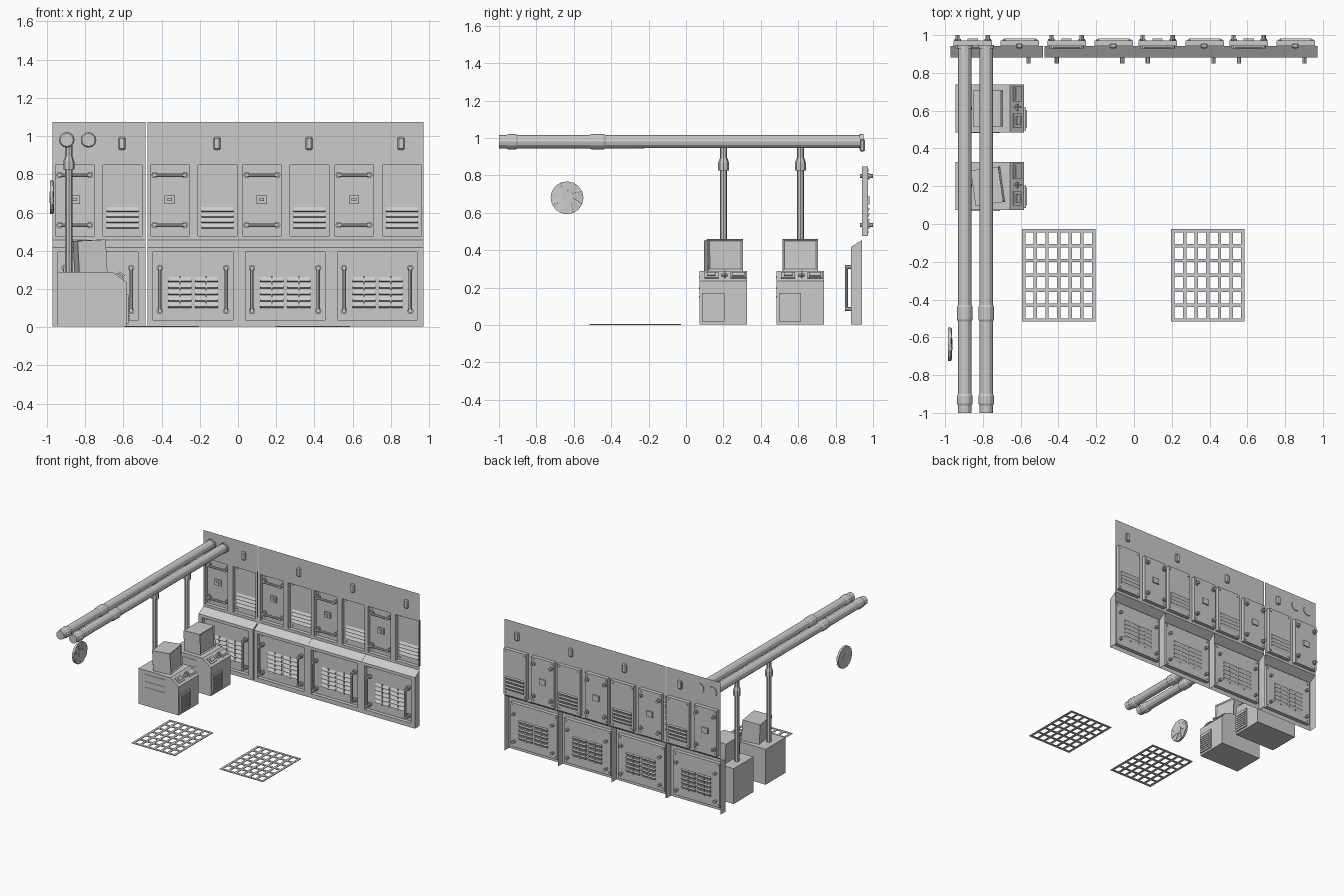
import bpy, bmesh, math
from mathutils import Vector, Matrix

cube = bpy.data.objects.get("Cube")
if cube:
    bpy.data.objects.remove(cube, do_unlink=True)

grey = bpy.data.materials.new("panel grey")
grey.use_nodes = True
grey.diffuse_color = (0.6, 0.6, 0.6, 1)
grey.node_tree.nodes["Principled BSDF"].inputs["Base Color"].default_value = (0.6, 0.6, 0.6, 1)


def finish(bm, name):
    mesh = bpy.data.meshes.new(name)
    bm.to_mesh(mesh)
    bm.free()
    mesh.materials.append(grey)
    obj = bpy.data.objects.new(name, mesh)
    bpy.context.collection.objects.link(obj)
    return obj


def box(bm, lo, hi, rot=None):
    lo, hi = Vector(lo), Vector(hi)
    m = Matrix.Translation((lo + hi) / 2)
    if rot:
        m = m @ rot
    m = m @ Matrix.Diagonal((*(hi - lo), 1))
    return bmesh.ops.create_cube(bm, size=1, matrix=m)["verts"]


def rod(bm, a, b, r, sides=12, r2=None):
    a, b = Vector(a), Vector(b)
    d = b - a
    m = Matrix.Translation((a + b) / 2) @ d.to_track_quat("Z", "Y").to_matrix().to_4x4()
    bmesh.ops.create_cone(bm, cap_ends=True, segments=sides, radius1=r,
                          radius2=r if r2 is None else r2, depth=d.length, matrix=m)


def quad(bm, *pts):
    bm.faces.new([bm.verts.new(p) for p in pts])


def sheet(bm, x0, x1, z0, z1, y, holes, depth):
    """Upright sheet with rectangular pockets pressed backwards."""
    xs = sorted({x0, x1, *[v for h in holes for v in h[:2]]})
    zs = sorted({z0, z1, *[v for h in holes for v in h[2:]]})
    for a, b in zip(xs, xs[1:]):
        for c, d in zip(zs, zs[1:]):
            mx, mz = (a + b) / 2, (c + d) / 2
            if not any(h[0] < mx < h[1] and h[2] < mz < h[3] for h in holes):
                quad(bm, (a, y, c), (b, y, c), (b, y, d), (a, y, d))
    for a, b, c, d in holes:
        k = y + depth
        ring = [(a, c), (b, c), (b, d), (a, d)]
        quad(bm, *[(p, k, q) for p, q in ring])
        for (p, q), (r, s) in zip(ring, ring[1:] + ring[:1]):
            quad(bm, (p, y, q), (r, y, s), (r, k, s), (p, k, q))


FRONT, BACK, POCKET = 0.882, 0.942, 0.03


def handle(bm, a, b, y, stub):
    """Bar with two collared posts running back through the panel."""
    rod(bm, (a[0], y, a[1]), (b[0], y, b[1]), 0.009, 8)
    for x, z in (a, b):
        rod(bm, (x, y - 0.009, z), (x, stub, z), 0.011, 8)
        rod(bm, (x, y + 0.024, z), (x, y + 0.042, z), 0.017, 8)


def bolts(bm, x0, x1, z0, z1, y):
    for x in (x0 + 0.017, x1 - 0.017):
        for z in (z0 + 0.02, z1 - 0.02):
            rod(bm, (x, y - 0.006, z), (x, y + 0.004, z), 0.008, 8)


def louvres(bm, x0, x1, z0, z1, count, y, thick=0.006):
    step = (z1 - z0) / count
    tilt = Matrix.Rotation(math.radians(-28), 4, "X")
    for i in range(count):
        z = z0 + step * i
        box(bm, (x0, y - thick, z + 0.003), (x1, y + thick, z + step - 0.003), tilt)


# Wall modules: sloped lower cabinet, upper sheet, pockets and fittings
for n, (s, width) in enumerate([(-0.971, 0.488), (-0.474, 0.481), (0.008, 0.481), (0.49, 0.481)]):
    e = s + width
    grip = (s + 0.015, s + 0.219, 0.476, 0.848)
    slat = (s + 0.265, s + 0.469, 0.476, 0.848)
    low = (s + 0.03, s + 0.447, 0.037, 0.393)

    bm = bmesh.new()
    sheet(bm, s, e, 0.455, 1.073, BACK, [grip, slat], POCKET)
    sheet(bm, s, e, 0.003, 0.417, FRONT, [low], POCKET)
    quad(bm, (s, FRONT, 0.417), (e, FRONT, 0.417), (e, BACK, 0.455), (s, BACK, 0.455))
    for x in (s, e):
        quad(bm, (x, FRONT, 0.003), (x, BACK, 0.003), (x, BACK, 0.455), (x, FRONT, 0.417))
    bmesh.ops.remove_doubles(bm, verts=bm.verts, dist=0.0001)
    finish(bm, f"wall_module_{n + 1}")

    bm = bmesh.new()
    for z in (0.796, 0.534):
        handle(bm, (grip[0] + 0.022, z), (grip[1] - 0.022, z), 0.938, 1.0)
    for x in (low[0] + 0.035, low[1] - 0.035):
        handle(bm, (x, 0.085), (x, 0.31), 0.858, 0.94)
    finish(bm, f"wall_handles_{n + 1}")

    bm = bmesh.new()
    up, down = BACK + POCKET, FRONT + POCKET
    bolts(bm, *grip, up)
    bolts(bm, *slat, up)
    bolts(bm, *low, down)
    louvres(bm, slat[0] + 0.018, slat[1] - 0.018, 0.515, 0.63, 4, up)
    for x in (s + 0.108, s + 0.248):
        louvres(bm, x, x + 0.122, 0.1, 0.268, 5, down)
        box(bm, (x + 0.057, down - 0.011, 0.1), (x + 0.065, down + 0.006, 0.268))
    finish(bm, f"wall_vents_{n + 1}")

    # Latch plate and indicator lamp
    bm = bmesh.new()
    box(bm, (s + 0.09, up - 0.012, 0.645), (s + 0.144, up + 0.01, 0.69))
    box(bm, (s + 0.105, up - 0.02, 0.66), (s + 0.129, up - 0.012, 0.675))
    finish(bm, f"latch_{n + 1}")
    bm = bmesh.new()
    box(bm, (s + 0.345, 0.929, 0.927), (s + 0.382, 0.957, 0.995))
    bmesh.ops.bevel(bm, geom=bm.edges[:], offset=0.007, segments=1, affect="EDGES")
    finish(bm, f"lamp_{n + 1}")

# Overhead pipes with sleeves
PIPE_X, PIPE_Z = (-0.896, -0.782), 0.98
for n, x in enumerate(PIPE_X):
    bm = bmesh.new()
    rod(bm, (x, -1, PIPE_Z), (x, 0.945, PIPE_Z), 0.035)
    for y0, y1 in ((-0.95, -0.91), (-0.505, -0.44)):
        rod(bm, (x, y0, PIPE_Z), (x, y1, PIPE_Z), 0.041)
        rod(bm, (x, y0 - 0.012, PIPE_Z), (x, y0, PIPE_Z), 0.035, r2=0.041)
        rod(bm, (x, y1, PIPE_Z), (x, y1 + 0.012, PIPE_Z), 0.041, r2=0.035)
    rod(bm, (x, 0.928, PIPE_Z), (x, 0.948, PIPE_Z), 0.041)
    finish(bm, f"overhead_pipe_{n + 1}")

# Consoles, each with a monitor and a feed pole
for n, (y, turn) in enumerate([(0.073, 8), (0.484, 0)]):
    w = 0.254
    outline = [(-0.944, 0.003), (-0.583, 0.003), (-0.583, 0.235), (-0.657, 0.29), (-0.944, 0.29)]
    bm = bmesh.new()
    face = bm.faces.new([bm.verts.new((x, y, z)) for x, z in outline])
    side = bmesh.ops.extrude_face_region(bm, geom=[face])["geom"]
    bmesh.ops.translate(bm, vec=(0, w, 0), verts=[v for v in side if isinstance(v, bmesh.types.BMVert)])
    bmesh.ops.recalc_face_normals(bm, faces=bm.faces)
    finish(bm, f"console_body_{n + 1}")

    # Raised controls on the sloping desk
    bm = bmesh.new()
    slope = Matrix.Rotation(math.atan2(0.055, 0.074), 4, "Y")
    for y0, y1, length, h in ((0.165, 0.247, 0.05, 0.008), (0.173, 0.239, 0.03, 0.014),
                              (0.025, 0.1, 0.05, 0.008), (0.04, 0.085, 0.025, 0.016),
                              (0.118, 0.15, 0.012, 0.012), (0.13, 0.138, 0.035, 0.024)):
        box(bm, (-0.62 - length / 2, y + y0, 0.2625 - h), (-0.62 + length / 2, y + y1, 0.2625 + h), slope)
    # Vent panel facing the aisle, with slots on the ends
    box(bm, (-0.59, y + 0.012, 0.02), (-0.572, y + 0.132, 0.172))
    for i in range(7):
        z = 0.035 + 0.018 * i
        box(bm, (-0.575, y + 0.024, z), (-0.566, y + 0.12, z + 0.01))
    for z in (0.15, 0.197, 0.255):
        box(bm, (-0.885, y - 0.003, z - 0.004), (-0.71, y + 0.002, z + 0.004))
    finish(bm, f"console_fittings_{n + 1}")

    bm = bmesh.new()
    spin = Matrix.Rotation(math.radians(turn), 4, "Z") @ Matrix.Rotation(math.radians(-3), 4, "Y")
    box(bm, (-0.848, y + 0.033, 0.285), (-0.7, y + 0.222, 0.455), spin)
    bm.faces.ensure_lookup_table()
    screen = max(bm.faces, key=lambda f: f.calc_center_median().x)
    bm.normal_update()
    bmesh.ops.inset_region(bm, faces=[screen], thickness=0.014, depth=0)
    bmesh.ops.translate(bm, vec=(-0.008, 0, 0), verts=screen.verts[:])
    finish(bm, f"monitor_{n + 1}")

    bm = bmesh.new()
    px, py = -0.885, y + 0.128
    rod(bm, (px, py, 0.28), (px, py, 0.96), 0.019, 8)
    rod(bm, (px, py, 0.825), (px, py, 0.868), 0.029, 8)
    rod(bm, (px, py, 0.868), (px, py, 0.895), 0.029, 8, 0.019)
    finish(bm, f"feed_pole_{n + 1}")

# Round wall fan: rim, hub and blades
bm = bmesh.new()
cy, cz, sides = -0.636, 0.68, 16
rod(bm, (-0.984, cy, cz), (-0.968, cy, cz), 0.088, sides)
rod(bm, (-0.986, cy, cz), (-0.962, cy, cz), 0.03, sides)
for i in range(8):
    m = (Matrix.Translation((-0.967, cy, cz)) @ Matrix.Rotation(i * math.pi / 4 + 0.2, 4, "X")
         @ Matrix.Translation((0, 0, 0.056)) @ Matrix.Rotation(0.1, 4, "Z")
         @ Matrix.Diagonal((0.004, 0.036, 0.056, 1)))
    bmesh.ops.create_cube(bm, size=1, matrix=m)
finish(bm, "round_fan")

# Floor grates
for n, x0 in enumerate((-0.593, 0.197)):
    bm = bmesh.new()
    wide, deep, y0, bar, cells = 0.388, 0.49, -0.517, 0.018, 6
    for i in range(cells + 1):
        x = x0 + (wide - bar) * i / cells
        box(bm, (x, y0, 0), (x + bar, y0 + deep, 0.005))
        v = y0 + (deep - bar) * i / cells
        box(bm, (x0, v, 0), (x0 + wide, v + bar, 0.0055))
    finish(bm, f"floor_grate_{n + 1}")
